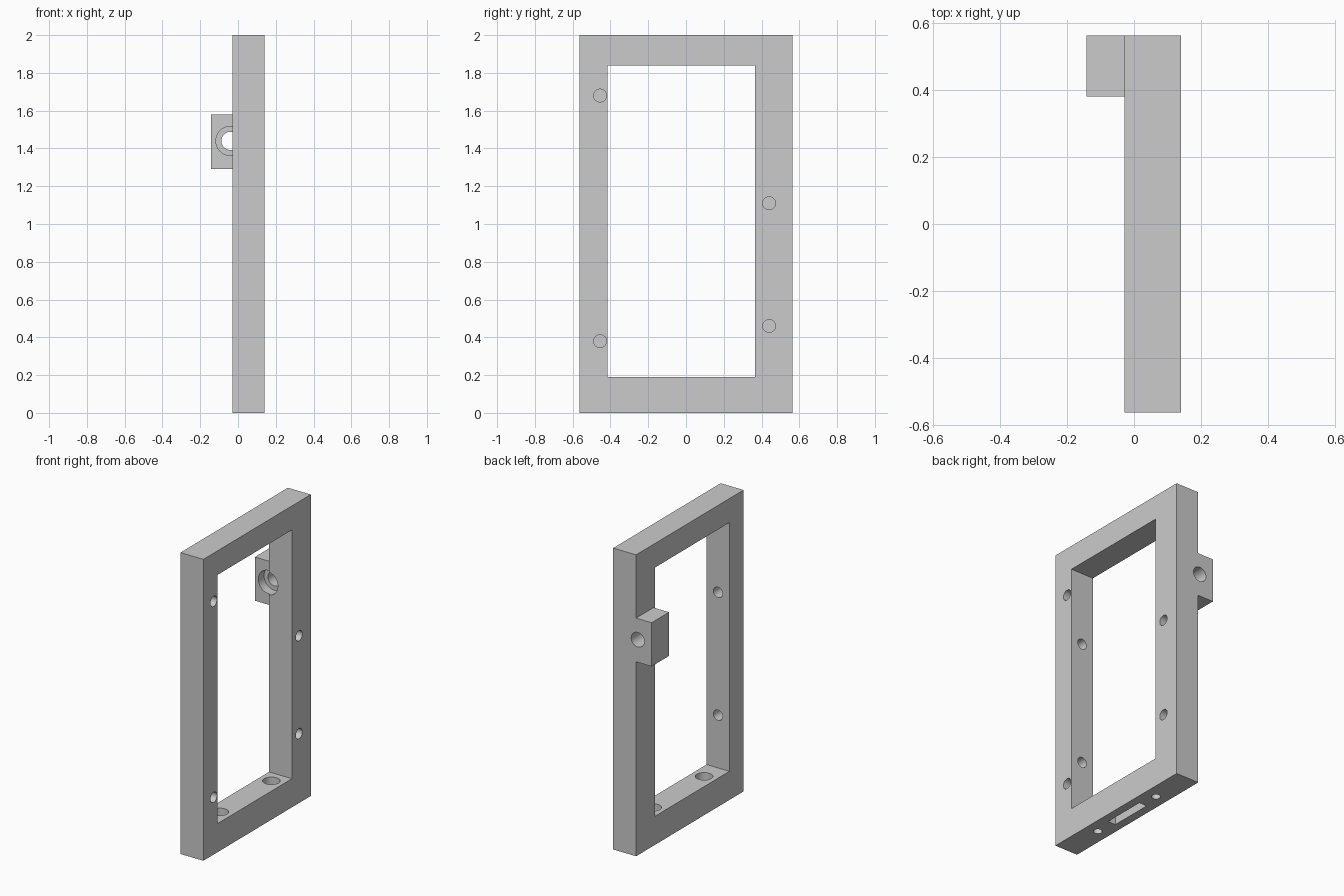
import bpy
import math
from mathutils import Vector

cube = bpy.data.objects.get("Cube")
if cube:
    bpy.data.objects.remove(cube, do_unlink=True)

grey = bpy.data.materials.new("plain grey")
grey.use_nodes = True
colour = (0.6, 0.6, 0.6, 1)
grey.diffuse_color = colour
grey.node_tree.nodes["Principled BSDF"].inputs["Base Color"].default_value = colour


def box(name, low, high):
    low, high = Vector(low), Vector(high)
    bpy.ops.mesh.primitive_cube_add(size=1, location=(low + high) / 2)
    ob = bpy.context.object
    ob.name = name
    ob.scale = high - low
    bpy.ops.object.transform_apply(location=True, rotation=False, scale=True)
    ob.data.materials.append(grey)
    return ob


def rod(name, start, end, radius):
    start, end = Vector(start), Vector(end)
    axis = end - start
    bpy.ops.mesh.primitive_cylinder_add(vertices=48, radius=radius, depth=axis.length,
                                        location=(start + end) / 2,
                                        rotation=axis.to_track_quat('Z', 'Y').to_euler())
    ob = bpy.context.object
    ob.name = name
    ob.data.materials.append(grey)
    return ob


def combine(target, tool, operation):
    mod = target.modifiers.new(tool.name, 'BOOLEAN')
    mod.operation = operation
    mod.solver = 'EXACT'
    mod.object = tool
    bpy.context.view_layer.objects.active = target
    bpy.ops.object.modifier_apply(modifier=mod.name)
    bpy.data.objects.remove(tool, do_unlink=True)


LEFT, RIGHT, DEPTH = -0.028, 0.14, 0.563
MID = (LEFT + RIGHT) / 2

# Upright frame with its window and the side lug
frame = box("frame", (LEFT, -DEPTH, 0), (RIGHT, DEPTH, 2))
window = box("window", (-1, -0.415, 0.19), (1, 0.365, 1.84))
combine(frame, window, 'DIFFERENCE')
lug = box("lug", (-0.142, 0.38, 1.29), (MID, DEPTH, 1.58))
combine(frame, lug, 'UNION')

# Stepped hole running through the lug
cutters = [rod("lug_bore", (-0.04, 0.3, 1.44), (-0.04, 0.44, 1.44), 0.077),
           rod("lug_hole", (-0.04, 0.4, 1.44), (-0.04, 0.7, 1.44), 0.048)]

# Blind holes in the wide face
for y, z in ((-0.455, 1.68), (-0.455, 0.38), (0.44, 1.11), (0.44, 0.46)):
    cutters.append(rod("face_hole", (0.04, y, z), (0.2, y, z), 0.034))

# Blind holes inside the front post
for z in (1.355, 0.54):
    cutters.append(rod("post_hole", (MID, -0.515, z), (MID, -0.3, z), 0.034))

# Stepped screw holes and the slot in the bottom rail
for y in (-0.27, 0.27):
    cutters.append(rod("screw_bore", (MID, y, 0.09), (MID, y, 0.3), 0.053))
    cutters.append(rod("screw_hole", (MID, y, -0.1), (MID, y, 0.15), 0.027))
cutters.append(box("slot", (MID - 0.028, -0.14, -0.1), (MID + 0.028, 0.15, 0.1)))

for cutter in cutters:
    combine(frame, cutter, 'DIFFERENCE')

bpy.ops.object.select_all(action='DESELECT')
frame.select_set(True)
bpy.context.view_layer.objects.active = frame
bpy.ops.object.shade_smooth_by_angle(angle=math.radians(30))
